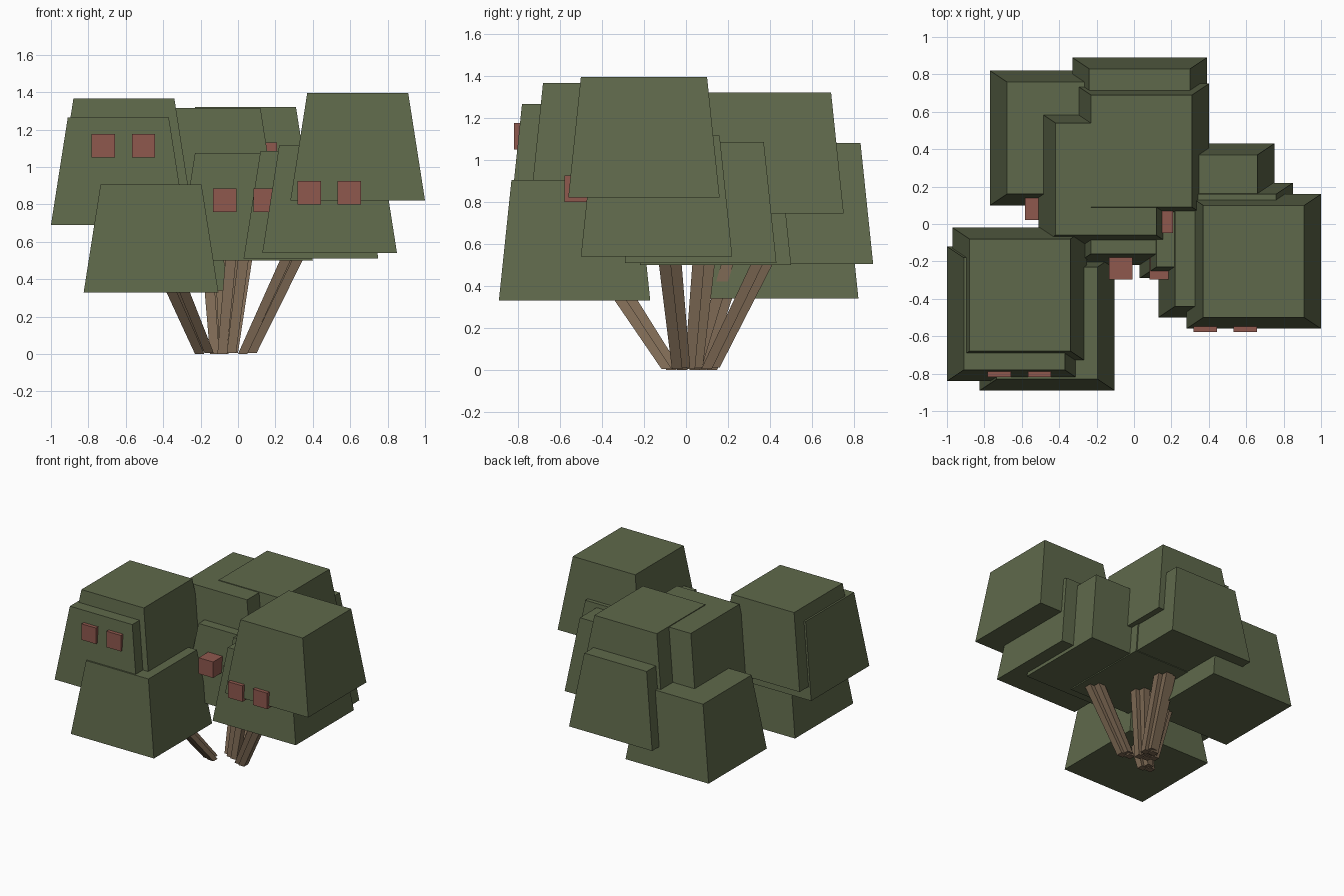
import bpy, bmesh
from mathutils import Vector

old = bpy.data.objects.get("Cube")
if old:
    bpy.data.objects.remove(old, do_unlink=True)


def material(name, color):
    m = bpy.data.materials.new(name)
    m.use_nodes = True
    m.diffuse_color = (*color, 1)
    m.node_tree.nodes["Principled BSDF"].inputs["Base Color"].default_value = (*color, 1)
    return m


GREEN = material("leaf green", (0.114, 0.141, 0.070))
RED = material("berry red", (0.275, 0.098, 0.076))
BROWN = material("bark brown", (0.205, 0.141, 0.088))


def frustum(name, base, top, base_size, top_size, mat):
    """Four-sided block with horizontal ends, tapered between two centres."""
    bm = bmesh.new()
    bmesh.ops.create_cube(bm, size=1)
    for v in bm.verts:
        centre, size = (top, top_size) if v.co.z > 0 else (base, base_size)
        v.co = Vector(centre) + Vector((v.co.x * size[0], v.co.y * size[1], 0))
    mesh = bpy.data.meshes.new(name)
    bm.to_mesh(mesh)
    bm.free()
    mesh.materials.append(mat)
    obj = bpy.data.objects.new(name, mesh)
    bpy.context.collection.objects.link(obj)
    return obj


def foliage(name, x, y, z, berries=False):
    """Tapered leaf block, optionally with a pair of berry cubes on its front."""
    frustum(name, (x, y, z), (x, y, z + 0.575), (0.72, 0.72), (0.54, 0.6), GREEN)
    if berries:
        s = 0.125
        for side, dx in (("right", -0.11), ("left", 0.105)):
            p = Vector((x + dx, y - 0.375, z + 0.26))
            frustum(f"{name}_berry_{side}", p, p + Vector((0, 0, s)), (s, s), (s, s), RED)


# Leaf blocks: name, base centre, berries
for block in (
    ("right_front_foliage_top", -0.61, -0.38, 0.79, True),
    ("right_front_foliage_middle", -0.64, -0.48, 0.69),
    ("right_front_foliage_low", -0.465, -0.53, 0.33),
    ("left_foliage_top", 0.64, -0.20, 0.82),
    ("left_foliage_middle", 0.49, -0.14, 0.54, True),
    ("left_foliage_low", 0.39, 0.07, 0.51),
    ("back_foliage_top", 0.04, 0.39, 0.745, True),
    ("centre_foliage_top", -0.15, 0.24, 0.74),
    ("centre_foliage_low", 0.04, 0.14, 0.50, True),
    ("back_foliage_low", 0.03, 0.53, 0.505),
    ("right_back_foliage", -0.41, 0.46, 0.34, True),
):
    foliage(*block)


# Branches: each is a bundle of thin posts leaning out from the root
def branch(name, base, top):
    a, b = Vector(base), Vector(top)
    for i, (dx, dy) in enumerate(((-0.025, 0.012), (0.025, -0.012), (0.0, 0.025))):
        off = Vector((dx, dy, 0.006 * i))
        frustum(f"{name}_post_{i + 1}", a + off, b + off * 1.4,
                (0.05, 0.05), (0.058, 0.058), BROWN)


branch("right_front_branch", (-0.18, -0.08, 0), (-0.36, -0.36, 0.42))
branch("left_branch", (0.05, -0.03, 0), (0.31, -0.09, 0.55))
branch("back_branch", (-0.05, 0.11, 0), (0.02, 0.38, 0.55))
branch("right_back_branch", (-0.10, 0.06, 0), (-0.13, 0.22, 0.52))
branch("centre_branch", (-0.06, 0.03, 0), (0.0, 0.08, 0.55))
